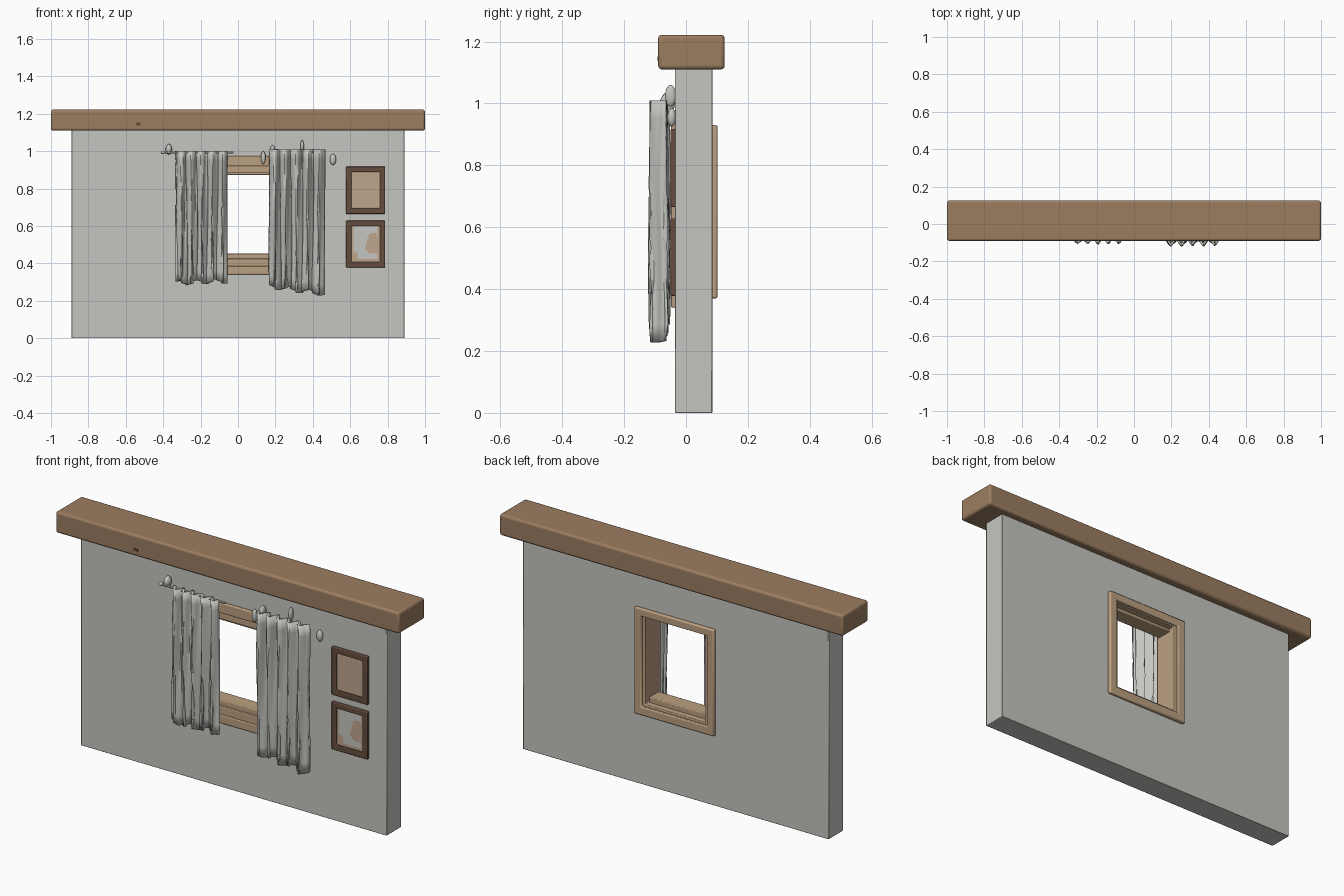
import bpy, bmesh, math, random

if "Cube" in bpy.data.objects:
    bpy.data.objects.remove(bpy.data.objects["Cube"])
random.seed(4)


def material(name, rgb):
    m = bpy.data.materials.new(name)
    m.diffuse_color = (*rgb, 1)
    m.use_nodes = True
    m.node_tree.nodes["Principled BSDF"].inputs["Base Color"].default_value = m.diffuse_color
    return m


PLASTER = material("pale plaster", (0.56, 0.56, 0.53))
BEAM = material("beam brown", (0.33, 0.205, 0.118))
TAN = material("window tan", (0.50, 0.35, 0.22))
DARK = material("dark brown", (0.13, 0.075, 0.047))
PANEL = material("picture tan", (0.53, 0.38, 0.27))


def finish(name, bm, mats, bevel=0, segs=2, angle=35):
    bmesh.ops.recalc_face_normals(bm, faces=bm.faces[:])
    me = bpy.data.meshes.new(name)
    bm.to_mesh(me)
    bm.free()
    ob = bpy.data.objects.new(name, me)
    bpy.context.collection.objects.link(ob)
    for m in mats:
        me.materials.append(m)
    if bevel:
        mod = ob.modifiers.new("bevel", 'BEVEL')
        mod.width, mod.segments = bevel, segs
        mod.limit_method = 'ANGLE'
    bpy.ops.object.select_all(action='DESELECT')
    bpy.context.view_layer.objects.active = ob
    ob.select_set(True)
    bpy.ops.object.shade_smooth_by_angle(angle=math.radians(angle))
    return ob


def box(name, x0, x1, y0, y1, z0, z1, mat, bevel=0, segs=2):
    bm = bmesh.new()
    bmesh.ops.create_cube(bm, size=1)
    for v in bm.verts:
        v.co = ((x0 + x1) / 2 + v.co.x * (x1 - x0),
                (y0 + y1) / 2 + v.co.y * (y1 - y0),
                (z0 + z1) / 2 + v.co.z * (z1 - z0))
    return finish(name, bm, [mat], bevel, segs)


def ring(name, outer, inner, y0, y1, mat, bevel=0):
    """Rectangular slab with a rectangular hole; rects are x0, x1, z0, z1."""
    bm = bmesh.new()

    def loop(r, y):
        return [bm.verts.new((x, y, z)) for x, z in
                ((r[0], r[2]), (r[1], r[2]), (r[1], r[3]), (r[0], r[3]))]
    loops = [loop(outer, y0), loop(outer, y1), loop(inner, y1), loop(inner, y0)]
    for a, b in zip(loops, loops[1:] + loops[:1]):
        for i in range(4):
            j = (i + 1) % 4
            bm.faces.new((a[i], a[j], b[j], b[i]))
    return finish(name, bm, [mat], bevel)


# wall and top beam
ring("wall", (-0.89, 0.89, 0, 1.115), (-0.215, 0.215, 0.385, 0.915), -0.035, 0.085, PLASTER, 0.003)
box("top_beam", -1, 1, -0.09, 0.125, 1.11, 1.222, BEAM, 0.012, 3)
box("beam_knot", -0.545, -0.52, -0.092, -0.085, 1.138, 1.152, DARK)

# window: front casing, lining through the wall, back moulding
ring("front_casing", (-0.245, 0.245, 0.34, 0.975), (-0.2, 0.2, 0.385, 0.92), -0.048, -0.03, TAN, 0.005)
ring("window_lining", (-0.222, 0.222, 0.378, 0.922), (-0.175, 0.175, 0.425, 0.885), -0.04, 0.09, TAN, 0.004)
ring("back_casing", (-0.232, 0.232, 0.37, 0.93), (-0.19, 0.19, 0.415, 0.89), 0.08, 0.102, TAN, 0.006)
box("sill_step", -0.178, 0.178, -0.025, 0.055, 0.42, 0.452, TAN, 0.004)
box("head_step", -0.178, 0.178, -0.025, 0.055, 0.872, 0.89, TAN, 0.004)


# pleated curtains
def curtain(name, x0, x1, top, hem0, hem1, folds, phase, y_mid):
    bm = bmesh.new()
    nx, nz = folds * 12, 14
    depth = [random.uniform(0.7, 1.0) for _ in range(folds + 2)]
    rows = []
    for k in range(nz + 1):
        t = k / nz
        row = []
        for i in range(nx + 1):
            u = i / nx
            hem = hem0 + (hem1 - hem0) * u + 0.012 * math.sin(u * 17 + phase)
            a = u * folds * math.tau + phase
            amp = 0.027 * depth[int(u * folds)] if i < nx else 0.022
            wob = 0.4 * math.sin(t * 5 + int(u * folds) * 0.9)
            x = x0 + (x1 - x0) * u + 0.007 * math.sin(2 * a) * (0.4 + 0.6 * t)
            y = y_mid + amp * math.sin(a + wob) + 0.004 * math.sin(3 * a + 4 * t)
            row.append(bm.verts.new((x, y, top + (hem - top) * t)))
        rows.append(row)
    for r, s in zip(rows, rows[1:]):
        for i in range(nx):
            bm.faces.new((r[i], r[i + 1], s[i + 1], s[i]))
    ob = finish(name, bm, [PLASTER], angle=50)
    mod = ob.modifiers.new("thickness", 'SOLIDIFY')
    mod.thickness, mod.offset = 0.012, 0
    return ob


curtain("left_curtain", -0.335, -0.065, 1.0, 0.295, 0.305, 5, 0.6, -0.079)
curtain("right_curtain", 0.175, 0.465, 1.01, 0.275, 0.235, 5, 2.2, -0.088)


# curtain rod pieces, end knobs and wall hooks
def rod(name, x0, x1, z, y=-0.07, r=0.006):
    bm = bmesh.new()
    bmesh.ops.create_cone(bm, cap_ends=True, segments=10, radius1=r, radius2=r, depth=x1 - x0)
    for v in bm.verts:
        v.co = ((x0 + x1) / 2 + v.co.z, y + v.co.x, z + v.co.y)
    finish(name, bm, [PLASTER])


def knob(name, x, z, sx, sz, y=-0.046, sy=0.014):
    bm = bmesh.new()
    bmesh.ops.create_uvsphere(bm, u_segments=12, v_segments=8, radius=1)
    for v in bm.verts:
        v.co = (x + v.co.x * sx, y + v.co.y * sy, z + v.co.z * sz)
    finish(name, bm, [PLASTER], angle=60)


rod("left_rod", -0.41, -0.025, 0.993)
rod("right_rod", 0.17, 0.46, 0.995)
knob("left_rod_knob", -0.37, 1.01, 0.017, 0.028, -0.056, 0.024)
knob("left_rod_tip", -0.4, 0.993, 0.012, 0.009, -0.066)
knob("right_rod_knob", 0.508, 0.955, 0.017, 0.03)
knob("left_hook", 0.135, 0.965, 0.013, 0.035, -0.055)
knob("middle_hook", 0.185, 1.0, 0.014, 0.032, -0.06, 0.025)
knob("right_hook", 0.343, 1.025, 0.01, 0.035, -0.05, 0.018)

# two framed pictures
for label, z0, z1 in (("upper", 0.665, 0.918), ("lower", 0.378, 0.628)):
    x0, x1 = 0.578, 0.787
    ring(label + "_picture_frame", (x0, x1, z0, z1),
         (x0 + 0.029, x1 - 0.029, z0 + 0.029, z1 - 0.029), -0.05, -0.03, DARK, 0.004)
    bm = bmesh.new()
    bmesh.ops.create_grid(bm, x_segments=20, y_segments=20, size=0.5)
    for v in bm.verts:
        v.co = ((x0 + x1) / 2 + v.co.x * 0.16, -0.039,
                (z0 + z1) / 2 + v.co.y * 0.2)
    for f in bm.faces:  # lower picture has worn pale patches
        c = f.calc_center_median()
        u, w = (c.x - x0) / (x1 - x0), (c.z - z0) / (z1 - z0)
        worn = math.sin(9 * u + 3 * w) + math.sin(8 * w - 5 * u + 1) < 0.55
        edge = u < 0.2 or u > 0.8 or w < 0.2
        f.material_index = 1 if label == "lower" and worn and not edge else 0
    # face the panel toward the viewer
    ob = finish(label + "_picture_panel", bm, [PANEL, PLASTER])
    mod = ob.modifiers.new("thickness", 'SOLIDIFY')
    mod.thickness, mod.offset = 0.006, 0
